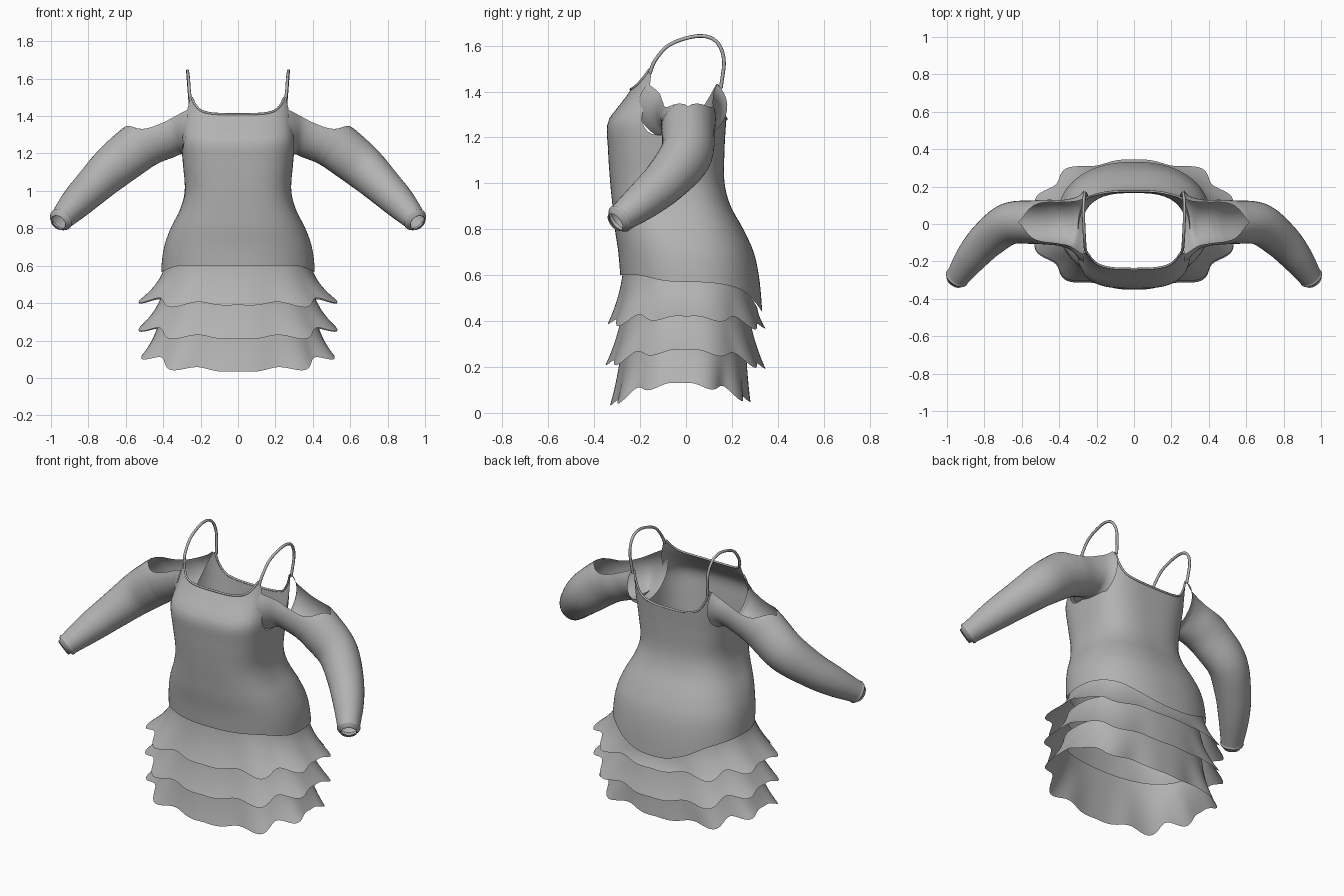
import bpy
import bmesh
from math import sin, cos, pi, radians, copysign
from mathutils import Vector

if "Cube" in bpy.data.objects:
    bpy.data.objects.remove(bpy.data.objects["Cube"])

# Single fabric colour
fabric = bpy.data.materials.new("grey fabric")
fabric.use_nodes = True
GREY = (0.45, 0.45, 0.45, 1)
fabric.diffuse_color = GREY
fabric.node_tree.nodes["Principled BSDF"].inputs["Base Color"].default_value = GREY


def ease_value(knots, t, c):
    """Smooth curve through column c of (t, value...) knots, clamped at both ends."""
    if t <= knots[0][0]:
        return knots[0][c]
    for i in range(len(knots) - 1):
        a, b = knots[i], knots[i + 1]
        if t <= b[0]:
            before, after = knots[max(i - 1, 0)], knots[min(i + 2, len(knots) - 1)]
            span = b[0] - a[0]
            ta = (b[c] - before[c]) / (b[0] - before[0]) * span
            tb = (after[c] - a[c]) / (after[0] - a[0]) * span
            k = (t - a[0]) / span
            return (a[c] * (2*k**3 - 3*k**2 + 1) + ta * (k**3 - 2*k**2 + k)
                    + b[c] * (3*k**2 - 2*k**3) + tb * (k**3 - k**2))
    return knots[-1][c]


def ease(knots, t):
    return [ease_value(knots, t, c) for c in range(1, len(knots[0]))]


def sheet(name, rows, closed=True, mirror=False):
    """Skin a list of equal-length point rows into one cloth surface."""
    bm = bmesh.new()
    grid = [[bm.verts.new(p) for p in row] for row in rows]
    n = len(rows[0])
    for low, high in zip(grid, grid[1:]):
        for j in range(n if closed else n - 1):
            k = (j + 1) % n
            bm.faces.new((low[j], low[k], high[k], high[j]))
    bmesh.ops.remove_doubles(bm, verts=bm.verts, dist=0.0005)
    for face in bm.faces:
        face.smooth = True
    mesh = bpy.data.meshes.new(name)
    bm.to_mesh(mesh)
    bm.free()
    mesh.materials.append(fabric)
    obj = bpy.data.objects.new(name, mesh)
    bpy.context.collection.objects.link(obj)
    if mirror:
        obj.modifiers.new("both sides", 'MIRROR')


def oval(angle, half_width, front, back, power):
    """Point on a rounded-square outline."""
    c, s = cos(angle), sin(angle)
    x = half_width * copysign(abs(c) ** (2 / power), c)
    y = (front + back) / 2 + (back - front) / 2 * copysign(abs(s) ** (2 / power), s)
    return x, y


# Bodice: height, half width, front, back, squareness
BODY = [(0.40, 0.41, -0.27, 0.335, 2.3), (0.58, 0.41, -0.285, 0.32, 2.3),
        (0.70, 0.395, -0.295, 0.295, 2.4), (0.80, 0.36, -0.31, 0.25, 2.5),
        (0.90, 0.31, -0.32, 0.195, 2.7), (1.0, 0.285, -0.33, 0.168, 2.8),
        (1.15, 0.295, -0.34, 0.168, 3), (1.27, 0.305, -0.34, 0.175, 3.2),
        (1.34, 0.30, -0.29, 0.18, 3.3), (1.41, 0.295, -0.24, 0.185, 3.4),
        (1.50, 0.29, -0.20, 0.19, 3.4)]
# Neckline and hem heights from the front (-1) round to the back (1)
NECK = [(-1, 1.41), (-0.93, 1.418), (-0.84, 1.435), (-0.74, 1.465), (-0.62, 1.50),
        (-0.45, 1.41), (-0.2, 1.24), (0, 1.21), (0.2, 1.23), (0.45, 1.37),
        (0.62, 1.43), (0.75, 1.37), (0.88, 1.31), (1, 1.28)]
HEM = [(-1, 0.60), (-0.7, 0.60), (-0.3, 0.575), (0.3, 0.565), (0.7, 0.535),
       (0.9, 0.48), (1, 0.44)]

SIDES, LEVELS = 120, 26
rows = []
for i in range(LEVELS + 1):
    row = []
    for j in range(SIDES):
        a = 2 * pi * j / SIDES
        hem, neck = ease(HEM, sin(a))[0], ease(NECK, sin(a))[0]
        z = hem + (neck - hem) * i / LEVELS
        row.append((*oval(a, *ease(BODY, z)), z))
    rows.append(row)
sheet("bodice", rows)


# Ruffle tiers: a gathered top edge flaring into a wavy hem
def ruffle(name, top, hem, side_z, front_z, back_z, top_z):
    count, steps = 180, 12
    rows = []
    for i in range(steps + 1):
        t = i / steps
        flare = 0.35 * t + 0.65 * t ** 2
        row = []
        for j in range(count):
            a = 2 * pi * j / count
            s = sin(a)
            x0, y0 = oval(a, *top)
            x1, y1 = oval(a, *hem)
            wave, corner = -cos(10 * a), abs(sin(2 * a))
            fold = 0.03 * t ** 1.5 * wave * (0.3 + 0.7 * corner)
            x = x0 + (x1 - x0) * flare + fold * cos(a)
            y = y0 + (y1 - y0) * flare + fold * s * 0.6
            low = side_z + ((front_z if s < 0 else back_z) - side_z) * abs(s) ** 1.6
            low -= 0.022 * wave * corner
            high = top_z(s)
            row.append((x, y, high + (low - high) * t))
        rows.append(row)
    sheet(name, rows[::-1])


ruffle("upper_ruffle", (0.395, -0.275, 0.31, 2.3), (0.53, -0.335, 0.34, 2.4),
       0.42, 0.39, 0.37, lambda s: ease(HEM, s)[0] + 0.02)
ruffle("middle_ruffle", (0.40, -0.275, 0.27, 2.4), (0.53, -0.345, 0.34, 2.4),
       0.275, 0.21, 0.195, lambda s: 0.47)
ruffle("lower_ruffle", (0.42, -0.28, 0.26, 2.4), (0.515, -0.325, 0.275, 2.5),
       0.13, 0.035, 0.05, lambda s: 0.32)

# Sleeves: path position, half depth, half height, opening angle at the top
ARM = [(0, 0.268, -0.015, 1.335, 0.195, 0.155, 50),
       (0.5, 0.32, 0.0, 1.325, 0.145, 0.13, 56),
       (1, 0.38, 0.005, 1.305, 0.125, 0.13, 62),
       (2, 0.46, 0.01, 1.275, 0.12, 0.13, 60),
       (2.5, 0.50, 0.01, 1.255, 0.118, 0.13, 45),
       (3, 0.54, 0.01, 1.23, 0.116, 0.13, 0),
       (4, 0.67, 0.0, 1.125, 0.112, 0.12, 0),
       (5, 0.785, -0.085, 1.015, 0.10, 0.10, 0),
       (6, 0.87, -0.18, 0.93, 0.085, 0.085, 0),
       (7, 0.945, -0.285, 0.848, 0.062, 0.062, 0)]


def arm_ring(t, scale=1.0, shift=0.0):
    count = 28
    x, y, z, depth, height, gap = ease(ARM, t)
    ahead, behind = ease(ARM, min(t + 0.3, 7)), ease(ARM, max(t - 0.3, 0))
    along = (Vector(ahead[:3]) - Vector(behind[:3])).normalized()
    if t < 1:
        along = Vector((1, 0, 0)).lerp(along, t).normalized()
    across = Vector((0, 0, 1)).cross(along).normalized()
    up = along.cross(across)
    gap = radians(max(gap, 0)) if t < 3 else 0
    centre = Vector((x, y, z)) + along * shift
    ring = []
    for j in range(count + 1):
        a = gap + (2 * pi - 2 * gap) * j / count
        ring.append(centre + (up * cos(a) * height + across * sin(a) * depth) * scale)
    return ring


sheet("sleeves", [arm_ring(i / 8) for i in range(57)], False, True)

# Gathered cuffs at the wrists
CUFF = [(0.98, -0.004), (1.06, 0.004), (0.98, 0.014), (0.80, 0.018), (0.74, 0.034), (0.66, 0.03)]
sheet("cuffs", [arm_ring(7, *step) for step in CUFF], False, True)


# Thin cords: shoulder straps and neckline binding
def cord(name, points, radius, mirror=False):
    points = [Vector(p) for p in points]
    rows = []
    for i, p in enumerate(points):
        along = (points[min(i + 1, len(points) - 1)] - points[max(i - 1, 0)]).normalized()
        guide = Vector((1, 0, 0)) if mirror else Vector((0, 0, 1))
        side = guide.cross(along).normalized()
        other = along.cross(side)
        rows.append([p + (side * cos(k * pi / 4) + other * sin(k * pi / 4)) * radius
                     for k in range(8)])
    sheet(name, rows, True, mirror)


STRAP = [(0, 0.253, -0.157, 1.48), (1, 0.26, -0.135, 1.535), (2, 0.265, -0.07, 1.605),
         (3, 0.27, 0.05, 1.642), (4, 0.268, 0.13, 1.62), (5, 0.262, 0.165, 1.54),
         (6, 0.252, 0.152, 1.415)]
cord("shoulder_straps", [ease(STRAP, i / 5) for i in range(31)], 0.008, True)


def neck_edge(start, end):
    points = []
    for i in range(33):
        a = radians(start + (end - start) * i / 32)
        z = ease(NECK, sin(a))[0]
        points.append((*oval(a, *ease(BODY, z)), z))
    return points


cord("front_neck_binding", neck_edge(-142, -38), 0.006)
cord("back_neck_binding", neck_edge(38, 142), 0.006)
